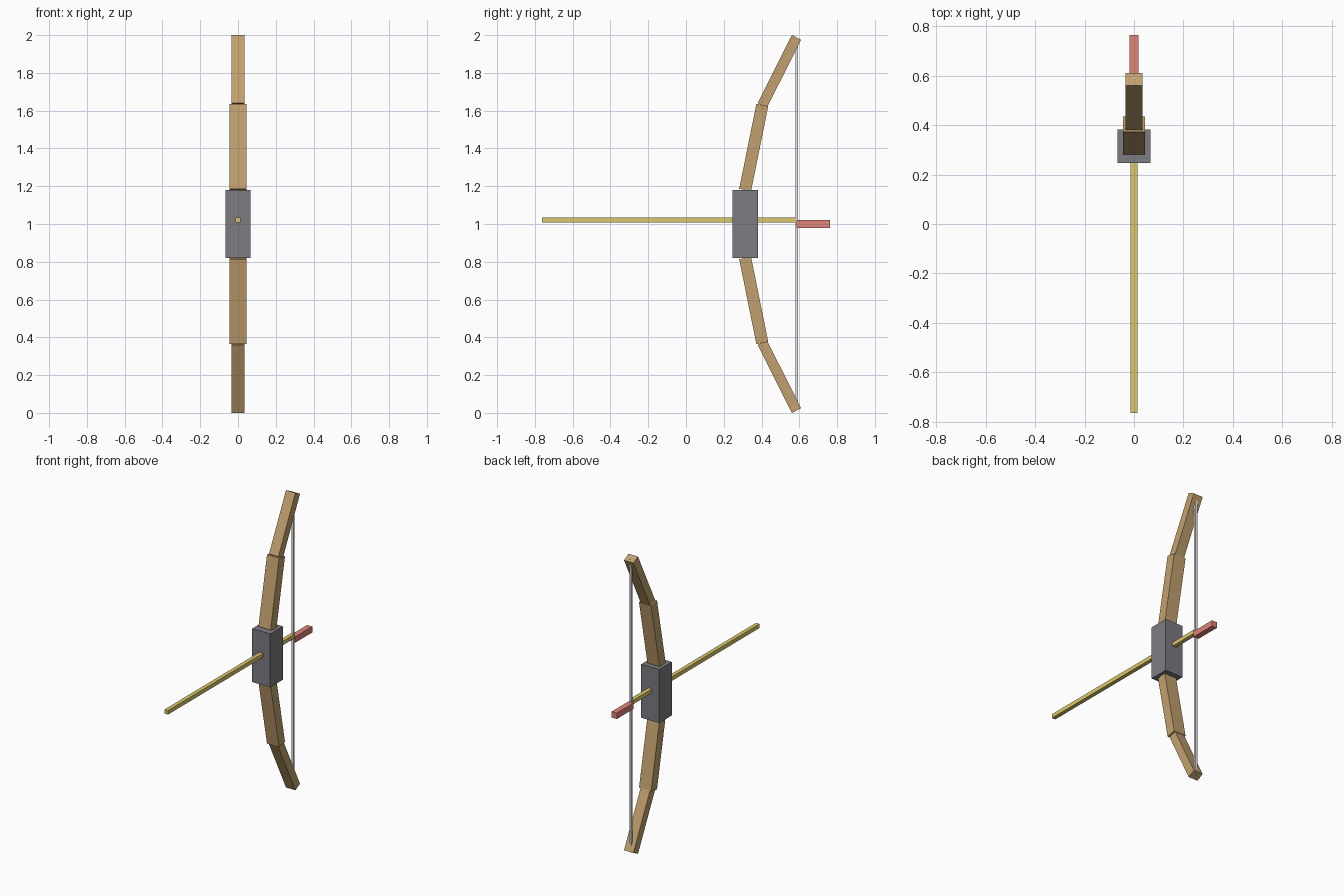
import bpy, math
from mathutils import Vector

if "Cube" in bpy.data.objects:
    bpy.data.objects.remove(bpy.data.objects["Cube"])


def material(name, rgb):
    """Flat colour from 0-255 sRGB values, stored as linear."""
    m = bpy.data.materials.new(name)
    lin = [((c / 255 + 0.055) / 1.055) ** 2.4 for c in rgb]
    m.diffuse_color = (*lin, 1)
    m.use_nodes = True
    m.node_tree.nodes["Principled BSDF"].inputs["Base Color"].default_value = m.diffuse_color
    return m


wood = material("wood_brown", (193, 160, 110))
grey = material("grip_grey", (124, 124, 130))
straw = material("shaft_yellow", (220, 201, 108))
red = material("fletching_red", (224, 131, 122))
cord = material("string_white", (232, 232, 232))


def box(name, centre, size, mat, tilt=0.0):
    bpy.ops.mesh.primitive_cube_add(size=1, location=centre, rotation=(tilt, 0, 0))
    ob = bpy.context.object
    ob.name = name
    ob.scale = size
    ob.data.materials.append(mat)
    return ob


def limb(name, start, end, width, depth):
    """Box running between two (y, z) points."""
    a, b = Vector((0, *start)), Vector((0, *end))
    d = b - a
    box(name, (a + b) / 2, (width, depth, d.length), wood, math.atan2(-d.y, d.z))


# grip block
box("grip", (0, 0.314, 1.0), (0.134, 0.134, 0.36), grey)

# upper and lower limbs, mirrored about z = 1
for label, s in (("upper", 1), ("lower", -1)):
    limb(label + "_inner_limb", (0.313, 1 + s * 0.180), (0.404, 1 + s * 0.630), 0.09, 0.064)
    limb(label + "_outer_limb", (0.404, 1 + s * 0.628), (0.585, 1 + s * 0.988), 0.07, 0.055)

# bowstring
box("bowstring", (0, 0.586, 1.0), (0.014, 0.014, 1.972), cord)

# arrow shaft and tail
box("arrow_shaft", (0, -0.090, 1.022), (0.027, 1.346, 0.027), straw)
box("arrow_fletching", (0, 0.674, 1.0), (0.038, 0.178, 0.04), red)
